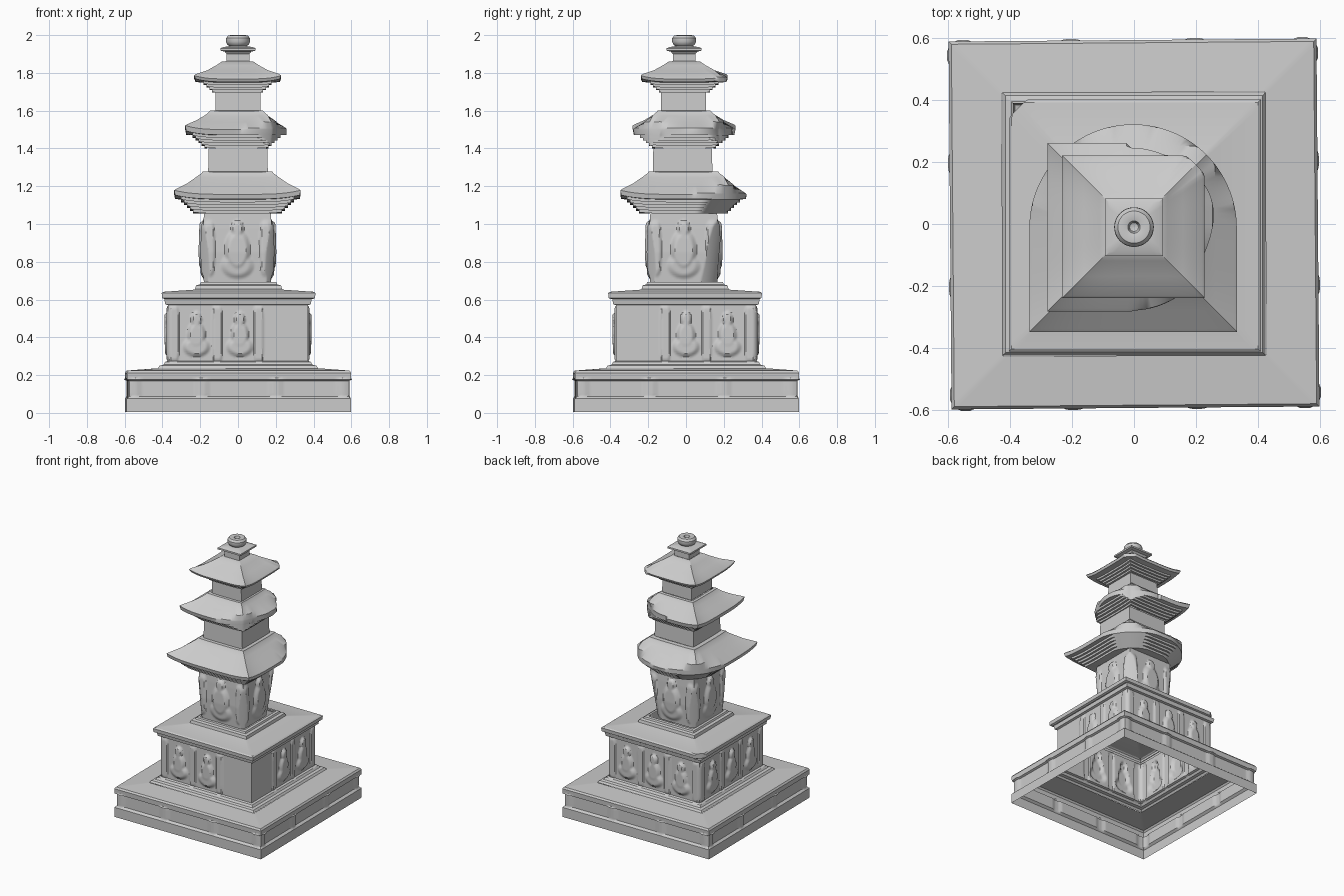
import bpy, math

if "Cube" in bpy.data.objects:
    bpy.data.objects.remove(bpy.data.objects["Cube"])


def steps(h0, z0, h1, z1, n):
    """Corbelled stair profile as (half width, z) pairs."""
    dh, dz = (h1 - h0) / n, (z1 - z0) / n
    out = []
    for i in range(n):
        out += [(h0 + dh * i, z0 + dz * i), (h0 + dh * i, z0 + dz * (i + 1))]
    return out


def refine(profile, size):
    """Split long profile segments so carved relief has enough rows."""
    out = [profile[0]]
    for (a, za), (b, zb) in zip(profile, profile[1:]):
        n = max(1, math.ceil(abs(zb - za) / size))
        out += [(a + (b - a) * i / n, za + (zb - za) * i / n) for i in range(1, n + 1)]
    return out


def carve(features, u, z):
    """Raised height at u, z. Feature: u, z, radius u, radius z, depth, roundness power."""
    best = 0
    for fu, fz, ru, rz, depth, p in features:
        d = abs((u - fu) / ru) ** p + abs((z - fz) / rz) ** p
        best = max(best, depth * min(1, max(0, (1 - d) * 1.8)))
    return best


def loft(name, profile, centre=(0, 0), n=16, rot=0, relief=None, lift=0,
         chip=None, round_plan=False, cap=False):
    """Open square shell; sides run front, right, back, left."""
    if relief:
        profile = refine(profile, 0.01)
    widest = max(h for h, z in profile)
    verts, faces = [], []
    for h, z in profile:
        for k in range(4):
            c, s = math.cos(k * math.pi / 2 + rot), math.sin(k * math.pi / 2 + rot)
            for i in range(n):
                t = 2 * i / n - 1
                if round_plan:
                    a = t * math.pi / 4
                    x, y = h * math.sin(a), -h * math.cos(a)
                else:
                    bump = carve(relief[k], t * h, z) if relief else 0
                    x, y = t * h, -h - bump
                x, y = x * c - y * s, x * s + y * c
                up = lift * abs(t) ** 4 * (h / widest) ** 3
                if chip:
                    r, limit = math.hypot(x, y), chip(x, y, z)
                    if r > limit:
                        x, y, up = x * limit / r, y * limit / r, 0
                verts.append((x + centre[0], y + centre[1], z + up))
    m = 4 * n
    for j in range(len(profile) - 1):
        for i in range(m):
            i2 = (i + 1) % m
            faces.append((j * m + i, j * m + i2, (j + 1) * m + i2, (j + 1) * m + i))
    if cap:
        faces.append(tuple(range(len(verts) - m, len(verts))))
    mesh = bpy.data.meshes.new(name)
    mesh.from_pydata(verts, [], faces)
    ob = bpy.data.objects.new(name, mesh)
    bpy.context.collection.objects.link(ob)
    bpy.ops.object.select_all(action='DESELECT')
    ob.select_set(True)
    bpy.context.view_layer.objects.active = ob
    bpy.ops.object.shade_smooth_by_angle(angle=math.radians(32))
    return ob


# Lower base: banded plinth with short pilasters, open underneath
posts = [(u, 0.13, 0.03, 0.05, 0.008, 8) for u in (-0.55, -0.2, 0.2, 0.55)]
loft("lower_base",
     [(0.594, 0.005), (0.594, 0.075), (0.578, 0.088), (0.578, 0.17), (0.592, 0.176),
      (0.594, 0.212), (0.585, 0.224), (0.425, 0.236)],
     n=80, rot=0.008, relief=[posts] * 4)


# Upper base: seated figures between pilasters, worn smooth at the front right corner
def seated(u):
    return [(u, 0.35, 0.075, 0.055, 0.016, 2), (u, 0.41, 0.05, 0.08, 0.018, 2),
            (u, 0.495, 0.03, 0.04, 0.018, 2)]


def post(u):
    return [(u, 0.42, 0.024, 0.15, 0.008, 8)]


def panel(figures, pilasters):
    return sum([seated(u) for u in figures], []) + sum([post(u) for u in pilasters], [])


full = panel((-0.22, 0, 0.22), (-0.34, -0.11, 0.11, 0.34))
loft("upper_base",
     [(0.425, 0.236), (0.415, 0.25), (0.395, 0.255), (0.385, 0.27), (0.37, 0.275),
      (0.37, 0.57), (0.385, 0.575), (0.39, 0.602)],
     n=100,
     relief=[panel((-0.22, 0.01), (-0.34, -0.11, 0.11)),
             panel((0, 0.22), (-0.11, 0.11, 0.34)), full, full])

# Platform slab with a chipped back left corner
loft("platform_slab",
     [(0.39, 0.602), (0.405, 0.608), (0.407, 0.634), (0.398, 0.641), (0.24, 0.652),
      (0.23, 0.655), (0.225, 0.675), (0.205, 0.68), (0.2, 0.692), (0.18, 0.694)],
     centre=(0.003, -0.005), n=40,
     chip=lambda x, y, z: 0.535 if x < 0 < y else 9)

# First storey: standing figure on each face, back right corner broken away
guardian = [(0, 0.78, 0.09, 0.07, 0.014, 2), (0, 0.86, 0.07, 0.12, 0.02, 2),
            (0, 0.975, 0.035, 0.045, 0.02, 2),
            (-0.15, 0.87, 0.03, 0.15, 0.01, 4), (0.15, 0.87, 0.03, 0.15, 0.01, 4)]
loft("first_storey",
     [(0.178, 0.694), (0.186, 0.85), (0.182, 0.98), (0.177, 1.055)],
     centre=(-0.003, -0.012), n=48, relief=[guardian] * 4,
     chip=lambda x, y, z: (0.2 + 0.16 * (z - 0.7)) if x > 0 and y > 0
     else 0.235 + 0.08 * (z - 0.7))

# First roof: stepped underside, back corners worn round
loft("first_roof",
     [(0.177, 1.055)] + steps(0.235, 1.055, 0.315, 1.13, 5)
     + [(0.33, 1.132), (0.335, 1.157), (0.325, 1.165), (0.265, 1.205), (0.215, 1.245),
        (0.19, 1.265), (0.185, 1.275), (0.155, 1.277)],
     centre=(-0.003, -0.013), n=32, lift=0.022,
     chip=lambda x, y, z: 0.335 - 1.2 * max(0, 1.13 - z) if y > 0 else 9)

# Second storey
loft("second_storey", [(0.158, 1.277), (0.155, 1.4)], centre=(0, -0.018))

# Second roof: right hand corners broken
loft("second_roof",
     [(0.155, 1.4)] + steps(0.17, 1.4, 0.25, 1.47, 5)
     + [(0.266, 1.472), (0.272, 1.5), (0.262, 1.508), (0.21, 1.54), (0.165, 1.572),
        (0.145, 1.59), (0.14, 1.598), (0.12, 1.6)],
     centre=(-0.008, -0.01), n=32, lift=0.022,
     chip=lambda x, y, z: 0.262 + 0.012 * math.sin(14 * y) if x > 0 else 9)

# Third storey
loft("third_storey", [(0.12, 1.6), (0.118, 1.695)], centre=(0, -0.013))

# Third roof: chipped back right corner
loft("third_roof",
     [(0.118, 1.695)] + steps(0.135, 1.695, 0.195, 1.748, 4)
     + [(0.223, 1.752), (0.23, 1.768), (0.222, 1.777), (0.16, 1.808), (0.11, 1.84),
        (0.085, 1.858), (0.06, 1.862)],
     centre=(-0.002, -0.009), n=32, lift=0.018,
     chip=lambda x, y, z: 0.285 if x > 0 and y > 0 else 9)

# Finial: square dew basin with a worn round knob and socket hole
loft("finial_basin",
     [(0.06, 1.862), (0.06, 1.9), (0.07, 1.912), (0.093, 1.918), (0.093, 1.93),
      (0.08, 1.936), (0.04, 1.943)],
     centre=(0, -0.01), n=8, cap=True)
loft("finial_knob",
     [(0.042, 1.94), (0.055, 1.948), (0.064, 1.965), (0.063, 1.984), (0.052, 1.998),
      (0.035, 2.0), (0.02, 1.996), (0.014, 1.975), (0.002, 1.972)],
     centre=(0, -0.01), n=12, round_plan=True, cap=True)
